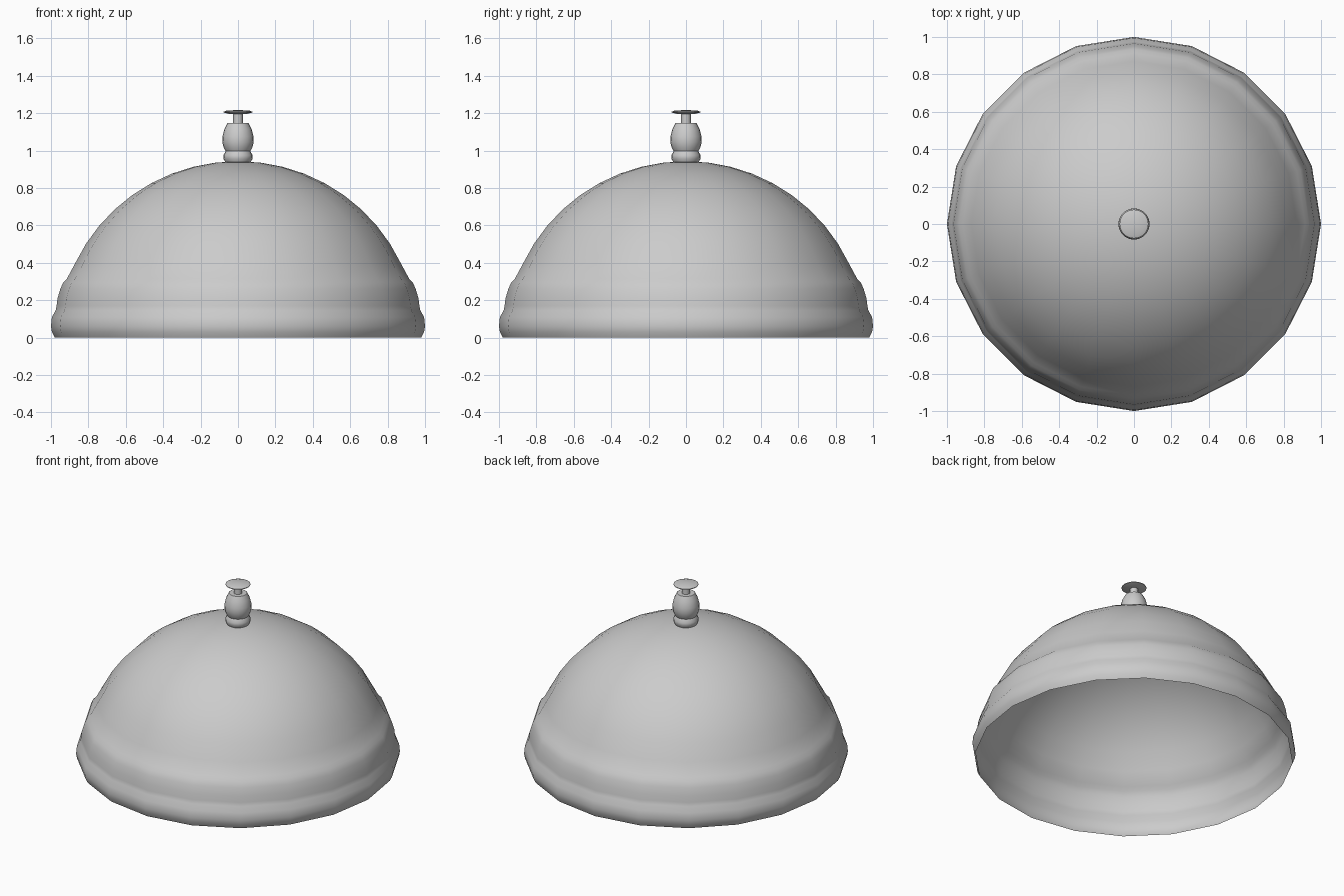
import bpy, math

if "Cube" in bpy.data.objects:
    bpy.data.objects.remove(bpy.data.objects["Cube"])


def lathe(name, profile, sides, angle=60):
    """Revolve (radius, height) points about z; radius 0 closes to a pole."""
    verts, faces, rings = [], [], []
    for r, z in profile:
        start = len(verts)
        if r == 0:
            verts.append((0, 0, z))
            rings.append([start] * sides)
        else:
            for i in range(sides):
                a = 2 * math.pi * i / sides
                verts.append((r * math.cos(a), r * math.sin(a), z))
            rings.append(list(range(start, start + sides)))
    for lo, hi in zip(rings, rings[1:]):
        for i in range(sides):
            j = (i + 1) % sides
            quad = (lo[i], lo[j], hi[j], hi[i])
            faces.append(tuple(dict.fromkeys(quad)))
    mesh = bpy.data.meshes.new(name)
    mesh.from_pydata(verts, [], faces)
    obj = bpy.data.objects.new(name, mesh)
    bpy.context.collection.objects.link(obj)
    bpy.ops.object.select_all(action='DESELECT')
    obj.select_set(True)
    bpy.context.view_layer.objects.active = obj
    bpy.ops.object.shade_smooth_by_angle(angle=math.radians(angle))
    return obj


# Open thin-walled dome with a stepped rim
rim = [(0.98, 0.005), (0.995, 0.03), (1.0, 0.06), (0.995, 0.11), (0.975, 0.145),
       (0.97, 0.17), (0.965, 0.21), (0.95, 0.26), (0.935, 0.295), (0.915, 0.315)]
dome = []
for k in range(10):
    t = math.radians(25 + 65 * k / 9)
    dome.append((0.96 * math.cos(t) if k < 9 else 0, 0.943 * math.sin(t)))
lathe("dome", rim + dome, 20)

# Turned handle: foot bead, waist and bulb
lathe("handle", [(0.065, 0.935), (0.077, 0.955), (0.078, 0.975), (0.066, 0.997),
                 (0.076, 1.015), (0.084, 1.045), (0.083, 1.075), (0.073, 1.115),
                 (0.056, 1.148), (0, 1.148)], 20, 50)

# Stem between handle and cap
lathe("stem", [(0.026, 1.14), (0.026, 1.2)], 16)

# Thin cap disc
lathe("cap", [(0, 1.195), (0.045, 1.195), (0.077, 1.204), (0.077, 1.208),
              (0.06, 1.214), (0, 1.217)], 20)

# Ground the rim
for o in bpy.context.collection.objects:
    if o.name == "dome":
        for v in o.data.vertices:
            if v.co.z < 0.01:
                v.co.z = 0
